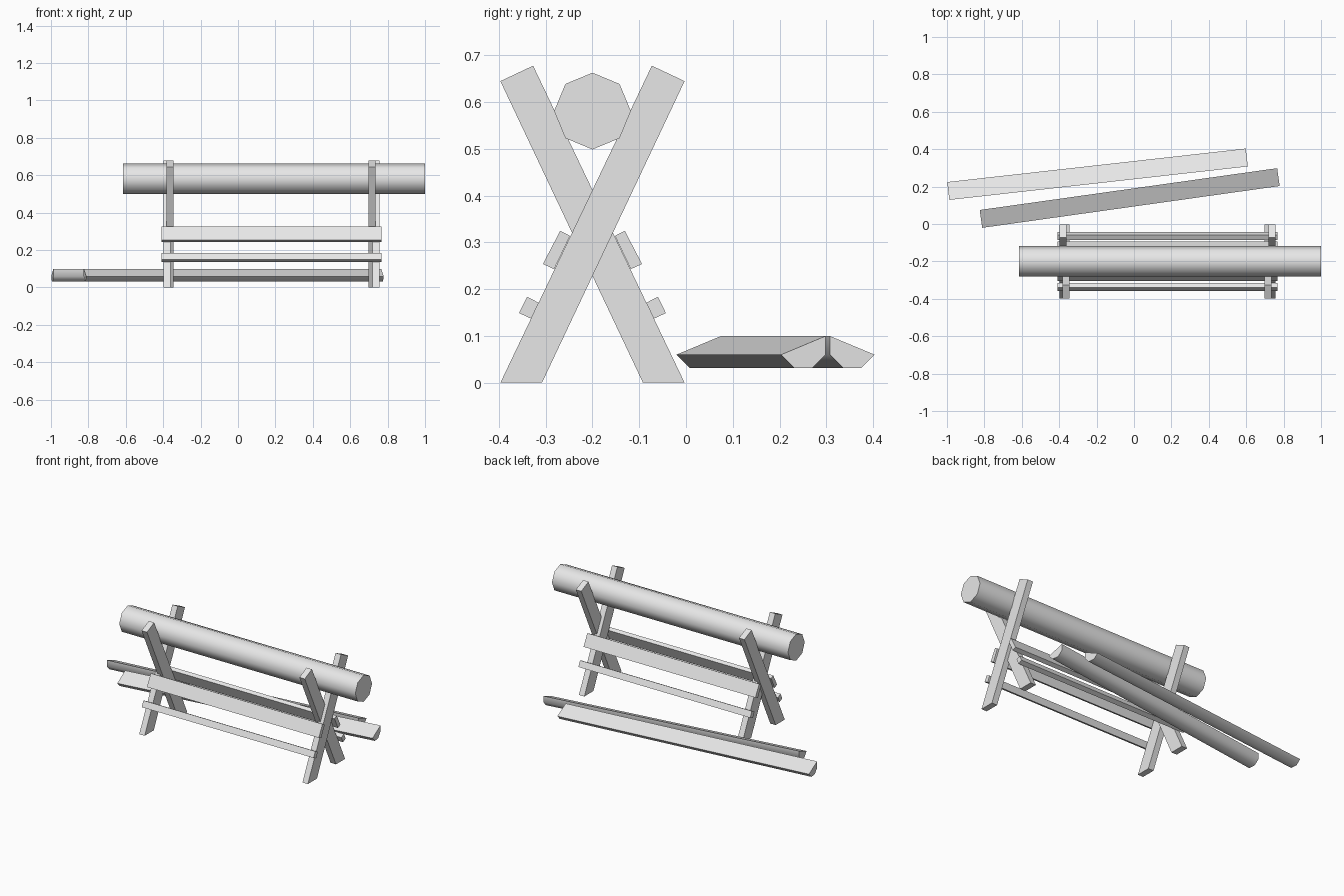
import bpy, bmesh, math
from mathutils import Matrix

cube = bpy.data.objects.get("Cube")
if cube:
    bpy.data.objects.remove(cube, do_unlink=True)

wood = bpy.data.materials.new("pale_grey_wood")
wood.use_nodes = True
GREY = (0.8, 0.8, 0.8, 1)
wood.diffuse_color = GREY
wood.node_tree.nodes["Principled BSDF"].inputs["Base Color"].default_value = GREY

MID_Y = -0.2  # centre line of the stand


def extrude_x(name, profile, x0, x1, smooth=False):
    """Extrude a (y, z) profile from x0 to x1."""
    bm = bmesh.new()
    face = bm.faces.new([bm.verts.new((x0, y, z)) for y, z in profile])
    out = bmesh.ops.extrude_face_region(bm, geom=[face])
    moved = [g for g in out["geom"] if isinstance(g, bmesh.types.BMVert)]
    bmesh.ops.translate(bm, verts=moved, vec=(x1 - x0, 0, 0))
    bmesh.ops.recalc_face_normals(bm, faces=bm.faces[:])
    mesh = bpy.data.meshes.new(name)
    bm.to_mesh(mesh)
    bm.free()
    mesh.materials.append(wood)
    obj = bpy.data.objects.new(name, mesh)
    bpy.context.collection.objects.link(obj)
    if smooth:
        bpy.ops.object.select_all(action="DESELECT")
        obj.select_set(True)
        bpy.context.view_layer.objects.active = obj
        bpy.ops.object.shade_smooth_by_angle(angle=math.radians(60))
    return obj


def arc(y, z, r, start, count):
    """Points on a circle, one every 45 degrees."""
    angles = [math.radians(start + 45 * i) for i in range(count)]
    return [(y + r * math.cos(a), z + r * math.sin(a)) for a in angles]


def mirrored(profile):
    return [(2 * MID_Y - y, z) for y, z in profile]


# Crossed legs, half-lapped at each end of the stand
leg = [(-0.397, 0), (-0.308, 0), (-0.003, 0.645), (-0.073, 0.678)]
for side, outer, inner in (("right", -0.398, -0.382), ("left", 0.719, 0.698)):
    extrude_x(f"{side}_leg_front_foot", leg, outer, outer + 0.037)
    extrude_x(f"{side}_leg_back_foot", mirrored(leg), inner, inner + 0.037)

# Wide and narrow rails on the outer faces of the legs
wide = [(-0.269, 0.325), (-0.248, 0.314), (-0.282, 0.243), (-0.306, 0.254)]
narrow = [(-0.340, 0.184), (-0.315, 0.171), (-0.331, 0.137), (-0.357, 0.149)]
for name, rail in (("wide_rail", wide), ("narrow_rail", narrow)):
    extrude_x("front_" + name, rail, -0.409, 0.767)
    extrude_x("back_" + name, mirrored(rail), -0.409, 0.767)

# Round log resting in the crook of the legs
extrude_x("log", arc(MID_Y, 0.581, 0.082, 0, 8), -0.615, 1.0, smooth=True)

# Split half logs lying behind the stand, flat faces tilted apart
for name, start, x, y, yaw in (("back_half_log", 157.5, -0.195, 0.266, 6.4),
                               ("near_half_log", 202.5, -0.023, 0.139, 8.0)):
    half = extrude_x(name, arc(0, 0, 0.052, start, 5), -0.803, 0.803, smooth=True)
    half.matrix_world = (Matrix.Translation((x, y, 0.08))
                         @ Matrix.Rotation(math.radians(yaw), 4, "Z"))
